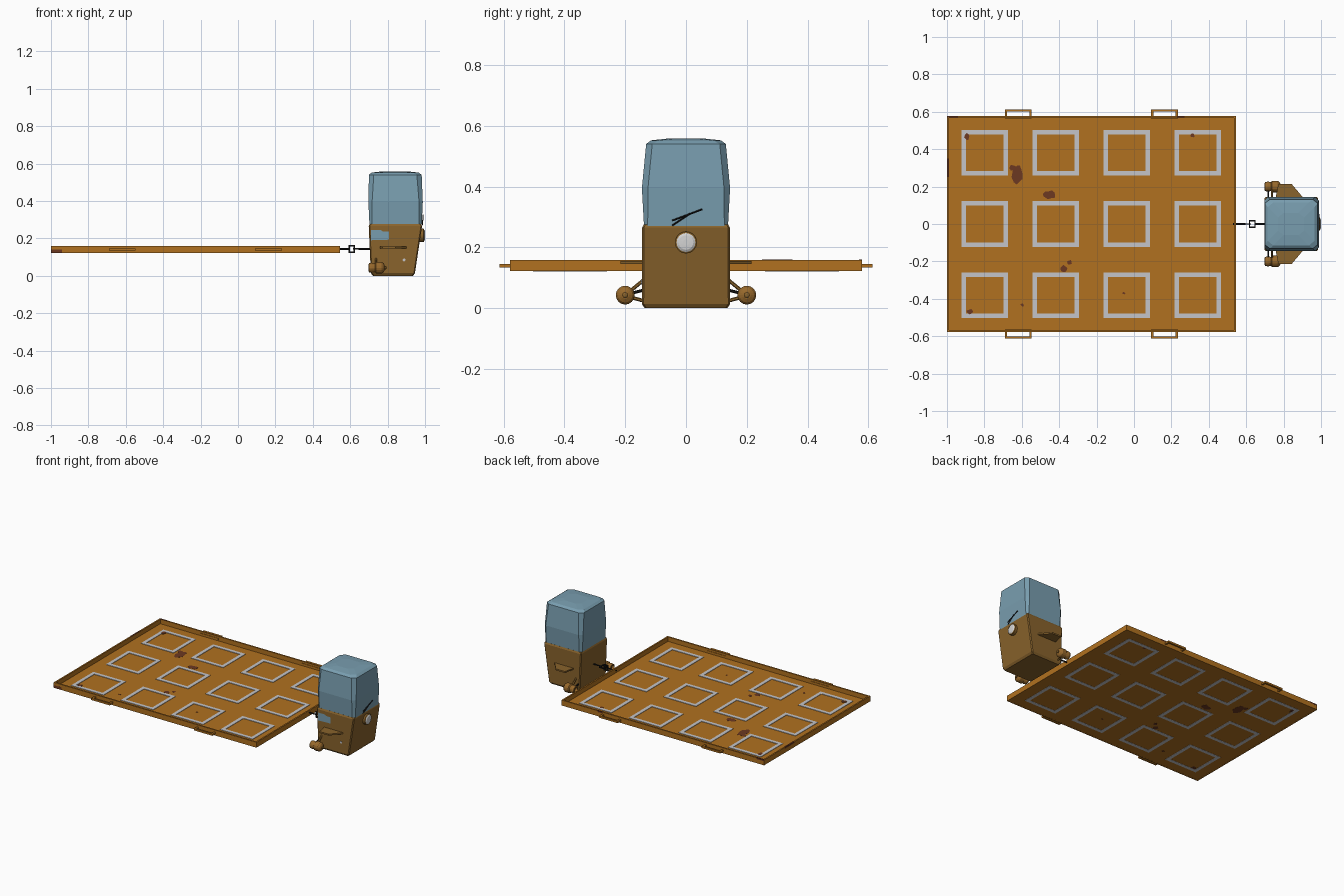
import bpy, bmesh, math, random
from mathutils import Vector

if "Cube" in bpy.data.objects:
    bpy.data.objects.remove(bpy.data.objects["Cube"])

random.seed(4)

def mat(name, r, g, b):
    m = bpy.data.materials.new(name)
    m.diffuse_color = (r, g, b, 1)
    m.use_nodes = True
    m.node_tree.nodes["Principled BSDF"].inputs["Base Color"].default_value = m.diffuse_color
    return m

ORANGE = mat("orange paint", 0.44, 0.165, 0.014)
BROWN = mat("dull ochre", 0.25, 0.125, 0.025)
BRONZE = mat("bronze", 0.31, 0.14, 0.025)
BLUE = mat("cab blue", 0.19, 0.34, 0.43)
GREY = mat("marking grey", 0.56, 0.56, 0.58)
RUST = mat("rust", 0.15, 0.04, 0.015)
BLACK = mat("black", 0.008, 0.008, 0.008)
LENS = mat("lamp lens", 0.65, 0.65, 0.65)

def make(name, verts, faces, material):
    me = bpy.data.meshes.new(name)
    me.from_pydata([tuple(v) for v in verts], [], faces)
    bm = bmesh.new()
    bm.from_mesh(me)
    bmesh.ops.recalc_face_normals(bm, faces=bm.faces)
    bm.to_mesh(me)
    bm.free()
    me.materials.append(material)
    ob = bpy.data.objects.new(name, me)
    bpy.context.collection.objects.link(ob)
    return ob

def loft(name, rings, material):
    """Skin a list of equal-length closed rings and cap both ends."""
    n = len(rings[0])
    verts = [v for r in rings for v in r]
    faces = [(k*n + i, k*n + (i+1) % n, (k+1)*n + (i+1) % n, (k+1)*n + i)
             for k in range(len(rings)-1) for i in range(n)]
    faces += [tuple(range(n)), tuple(range(len(verts)-n, len(verts)))]
    return make(name, verts, faces, material)

def plate(name, pts, z0, z1, material):
    return loft(name, [[(x, y, z) for x, y in pts] for z in (z0, z1)], material)

def frame(name, x0, x1, y0, y1, w, z0, z1, material):
    """Flat rectangular ring with border width w."""
    def rect(d, z):
        return [(x0+d, y0+d, z), (x1-d, y0+d, z), (x1-d, y1-d, z), (x0+d, y1-d, z)]
    verts = rect(0, z0) + rect(0, z1) + rect(w, z1) + rect(w, z0)
    faces = [(k*4+i, k*4+(i+1) % 4, (k+1) % 4*4+(i+1) % 4, (k+1) % 4*4+i)
             for k in range(4) for i in range(4)]
    return make(name, verts, faces, material)

def rod(name, a, b, r, material, n=6):
    a, b = Vector(a), Vector(b)
    q = (b-a).to_track_quat('Z', 'Y')
    ring = [q @ Vector((r*math.cos(2*math.pi*(i+.5)/n), r*math.sin(2*math.pi*(i+.5)/n), 0))
            for i in range(n)]
    return loft(name, [[p+v for v in ring] for p in (a, b)], material)

def lathe_x(name, profile, y, z, material, n=16):
    return loft(name, [[(x, y + r*math.cos(2*math.pi*i/n), z + r*math.sin(2*math.pi*i/n))
                        for i in range(n)] for x, r in profile], material)

def octagon(x0, x1, hy, cx, cy, z):
    """Rectangle with cut corners, cx by cy."""
    return [(x0+cx, -hy, z), (x1-cx, -hy, z), (x1, -hy+cy, z), (x1, hy-cy, z),
            (x1-cx, hy, z), (x0+cx, hy, z), (x0, hy-cy, z), (x0, -hy+cy, z)]

# Tray: rim, floor, carrying handles
frame("tray_rim", -1.0, 0.545, -0.578, 0.578, 0.010, 0.122, 0.159, ORANGE)
plate("tray_floor", [(-.992, -.57), (.537, -.57), (.537, .57), (-.992, .57)], 0.1225, 0.128, ORANGE)
for x0 in (-0.69, 0.092):
    for s in (-1, 1):
        ya, yb = sorted((s*0.565, s*0.613))
        frame("tray_handle", x0, x0+0.142, ya, yb, 0.012, 0.134, 0.146, ORANGE)

# Twelve marked squares
for cx in (-0.797, -0.418, -0.038, 0.340):
    for cy in (-0.381, 0, 0.381):
        frame("floor_square", cx-.124, cx+.124, cy-.122, cy+.122, 0.024, 0.1215, 0.131, GREY)

# Rust spots on the floor
for x, y, rx, ry in ((-.622, .268, .032, .058), (-.645, .30, .02, .018), (-.455, .155, .034, .026),
                     (-.375, -.24, .018, .02), (-.345, -.205, .014, .014), (-.893, .468, .016, .02),
                     (.312, .474, .014, .012), (-.878, -.468, .016, .014), (-.597, -.433, .009, .011),
                     (-.055, -.37, .01, .007)):
    pts = []
    for i in range(11):
        k = random.uniform(0.7, 1.1)
        a = 2*math.pi*i/11
        pts.append((x + k*rx*math.cos(a), y + k*ry*math.sin(a)))
    plate("rust_spot", pts, 0.1219, 0.1315 if abs(y) > .46 else 0.1288, RUST)

# Rust chips on the rim
for x, y, hx, hy in ((-.9953, .30, .0052, .05), (-.97, .5733, .028, .0052), (.25, .5733, .02, .0052)):
    plate("rim_rust", [(x-hx, y-hy), (x+hx, y-hy), (x+hx, y+hy), (x-hx, y+hy)], 0.15, 0.1595, RUST)
plate("rim_rust", [(-1.0, -.5785), (-.94, -.5785), (-1.0, -.57)], 0.1225, 0.14, RUST)

# Hitch: two bars and two interlocked links
HZ = 0.144
rod("hitch_bar_tray", (0.53, 0, HZ), (0.597, 0, HZ), 0.005, BLACK)
rod("hitch_bar_tug", (0.645, 0, HZ), (0.72, 0, HZ), 0.005, BLACK)
frame("hitch_link_flat", 0.614, 0.650, -0.021, 0.021, 0.007, HZ-.0035, HZ+.0035, BLACK)
link = frame("hitch_link_upright", 0.592, 0.625, -0.021, 0.021, 0.007, -.0035, .0035, BLACK)
link.rotation_euler = (math.pi/2, 0, 0)
link.location = (0, 0, HZ)

# Tug body, tapering toward the nose at the bottom
loft("tug_body", [
    octagon(0.722, 0.936, 0.136, .006, .006, 0.0),
    octagon(0.710, 0.946, 0.145, .006, .006, 0.014),
    octagon(0.699, 0.984, 0.144, .006, .006, 0.266),
    octagon(0.703, 0.980, 0.139, .006, .006, 0.276)], BROWN)

# Cab with cut corners and a slightly domed roof
loft("cab", [
    octagon(0.703, 0.982, 0.138, .014, .012, 0.268),
    octagon(0.697, 0.988, 0.145, .020, .020, 0.395),
    octagon(0.700, 0.982, 0.131, .026, .020, 0.540),
    octagon(0.715, 0.965, 0.115, .030, .025, 0.552),
    octagon(0.770, 0.910, 0.060, .030, .025, 0.558)], BLUE)

# Headlamp
lathe_x("lamp_housing", [(0.95, .036), (0.992, .036), (0.995, .031)], 0, 0.216, BROWN, 20)
lathe_x("lamp_lens", [(0.96, .031), (0.995, .031), (0.999, .024), (1.0, .010)], 0, 0.216, LENS, 20)

# Windscreen wiper
rod("wiper_blade", (0.987, -0.045, 0.288), (0.989, 0.053, 0.325), 0.003, BLACK, 5)
rod("wiper_arm", (0.985, -0.045, 0.272), (0.989, 0.015, 0.312), 0.003, BLACK, 5)

# Blue panel on the front side
make("side_panel", [(.712, -.1455, .19), (.806, -.1455, .193), (.806, -.1455, .236),
                    (.775, -.1455, .236), (.765, -.1455, .244), (.712, -.1455, .244)],
     [tuple(range(6))], BLUE)
rod("side_cap", (.888, -.14, .085), (.888, -.1475, .085), 0.008, GREY, 8)

# Mirrored parts: side fins and thrusters on struts
for s in (-1, 1):
    plate("side_fin", [(.757, s*.14), (.905, s*.14), (.842, s*.215), (.772, s*.215)], 0.146, 0.156, BROWN)
    y, z = s*0.200, 0.043
    lathe_x("thruster", [(.712, .012), (.698, .018), (.701, .024), (.715, .027), (.733, .024), (.738, .031),
                         (.768, .031), (.778, .024), (.784, .012)], y, z, BRONZE)
    lathe_x("thruster_hub", [(.77, .010), (.790, .010), (.793, .005)], y, z, BROWN, 8)
    rod("upper_strut", (.738, s*.138, .094), (.738, s*.185, .055), 0.006, BROWN)
    rod("lower_strut", (.738, s*.138, .024), (.738, s*.185, .037), 0.006, BROWN)
    rod("rear_strut", (.718, s*.138, .060), (.718, s*.185, .048), 0.005, BLACK)
